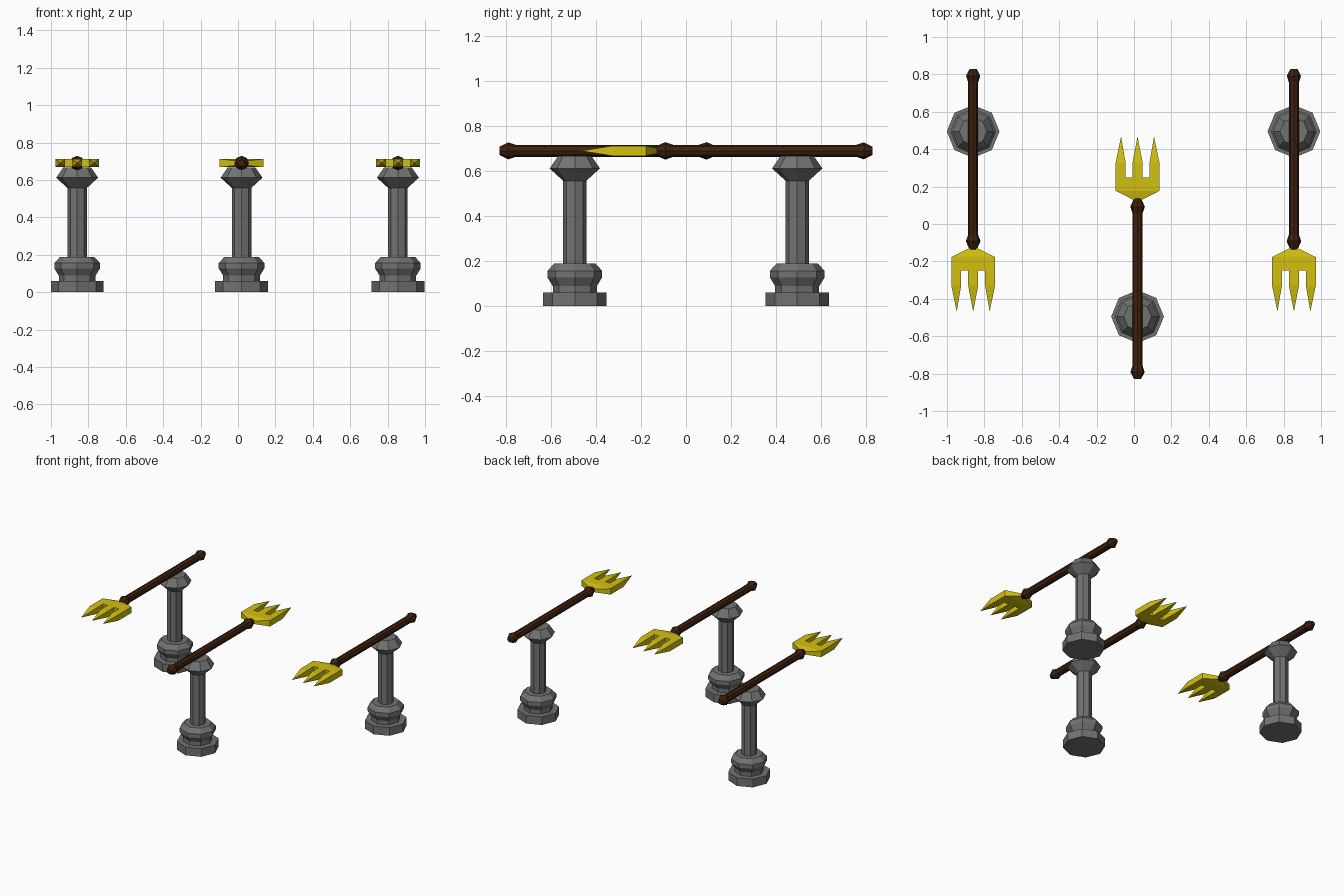
import bpy, bmesh, math
from mathutils import Matrix, Vector

if "Cube" in bpy.data.objects:
    bpy.data.objects.remove(bpy.data.objects["Cube"])


def material(name, rgb):
    m = bpy.data.materials.new(name)
    m.diffuse_color = (*rgb, 1)
    m.use_nodes = True
    m.node_tree.nodes["Principled BSDF"].inputs["Base Color"].default_value = m.diffuse_color
    return m


STONE = material("grey stone", (0.165, 0.17, 0.17))
WOOD = material("dark wood", (0.050, 0.016, 0.005))
GOLD = material("yellow gold", (0.65, 0.53, 0.005))

STAFF_Z = 0.69


def finish(bm, name, mat):
    bmesh.ops.recalc_face_normals(bm, faces=bm.faces)
    me = bpy.data.meshes.new(name)
    bm.to_mesh(me)
    bm.free()
    me.materials.append(mat)
    return me


def lathe(name, profile, mat, matrix, sides=8):
    """Stack of flat-sided rings (radius, height) around local z."""
    bm = bmesh.new()
    rings = []
    for r, h in profile:
        rings.append([bm.verts.new((r * math.cos(i * math.tau / sides),
                                    r * math.sin(i * math.tau / sides), h))
                      for i in range(sides)])
    for a, b in zip(rings, rings[1:]):
        for i in range(sides):
            j = (i + 1) % sides
            bm.faces.new((a[i], a[j], b[j], b[i]))
    bm.faces.new(rings[0][::-1])
    bm.faces.new(rings[-1])
    bm.transform(matrix)
    return finish(bm, name, mat)


def fork_mesh():
    """Three-pronged head: extruded outline, pointed prongs, narrowing neck."""
    half, thick = 0.117, 0.022
    back, slot, prong, tip = 0.177, 0.248, 0.328, 0.468
    prongs = [(half, 0.064, 0.088), (0.027, -0.027, 0), (-0.064, -half, -0.088)]
    outline = [(-half, back), (half, back)]
    for i, (x1, x2, _) in enumerate(prongs):
        if i > 0:
            outline.append((x1, slot))
        outline += [(x1, prong), (x2, prong)]
        if i < 2:
            outline.append((x2, slot))
    bm = bmesh.new()
    base = bm.faces.new([bm.verts.new((x, y, -thick)) for x, y in outline])
    ext = bmesh.ops.extrude_face_region(bm, geom=[base], use_keep_orig=True)
    for v in ext["geom"]:
        if isinstance(v, bmesh.types.BMVert):
            v.co.z = thick
    bmesh.ops.recalc_face_normals(bm, faces=bm.faces)
    # pull the prong ends out into points
    for x1, x2, tx in prongs:
        mid = Vector(((x1 + x2) / 2, prong, 0))
        end = min(bm.faces, key=lambda f: (f.calc_center_median() - mid).length)
        centre = bmesh.ops.poke(bm, faces=[end])["verts"][0]
        centre.co = (tx, tip, 0)
    # narrow the back end into the neck
    mid = Vector((0, back, 0))
    rear = min(bm.faces, key=lambda f: (f.calc_center_median() - mid).length)
    neck = bmesh.ops.extrude_discrete_faces(bm, faces=[rear])["faces"][0]
    for v in neck.verts:
        v.co = (v.co.x * 0.17, 0.128, v.co.z * 0.5)
    return finish(bm, "fork_head", GOLD)


# pedestal: octagonal foot, moulding, slim column and cap
pedestal = lathe("pedestal", [
    (0.141, 0), (0.141, 0.06), (0.098, 0.06), (0.098, 0.088), (0.122, 0.127),
    (0.122, 0.156), (0.092, 0.188), (0.052, 0.188), (0.052, 0.557),
    (0.112, 0.612), (0.074, 0.667)], STONE, Matrix.Translation((0, -0.495, 0)))

# staff: shaft along y with a faceted knob at each end
staff = lathe("staff", [
    (0.018, -0.83), (0.038, -0.792), (0.027, -0.758),
    (0.027, 0.058), (0.039, 0.092), (0.020, 0.135)], WOOD,
    Matrix.Rotation(-math.pi / 2, 4, 'X'))

fork = fork_mesh()

# three sets: the middle one points back, the outer two point forward
for label, x, turn in (("left", -0.86, math.pi), ("middle", 0.019, 0),
                       ("right", 0.855, math.pi)):
    for mesh, z in ((pedestal, 0), (staff, STAFF_Z), (fork, STAFF_Z)):
        ob = bpy.data.objects.new(f"{label}_{mesh.name}", mesh)
        ob.location = (x, 0, z)
        ob.rotation_euler.z = turn
        bpy.context.collection.objects.link(ob)
